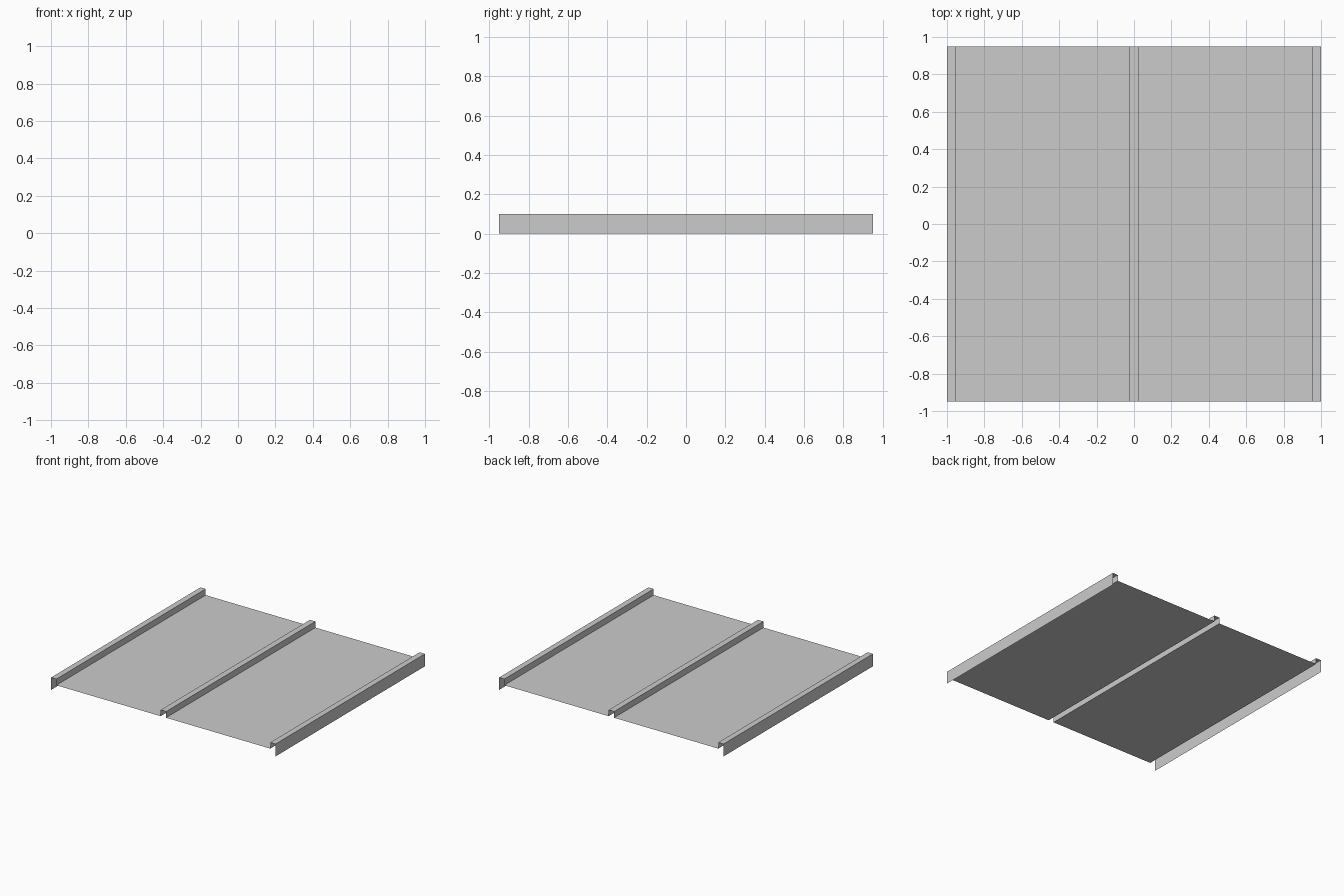
import bpy, bmesh

if "Cube" in bpy.data.objects:
    bpy.data.objects.remove(bpy.data.objects["Cube"])

HALF_LEN = 0.95    # half length along y
EDGE = 0.953       # inner wall of the side ribs
RIB = 0.024        # half width of the middle rib
TOP, PAN = 0.10, 0.05

# Right half of the folded-sheet cross-section (x, z), mirrored for the left
right = [(RIB, TOP), (RIB, PAN), (EDGE, PAN), (EDGE, TOP), (1.0, TOP), (1.0, 0.0)]
profile = [(-x, z) for x, z in reversed(right)] + right

# Sweep the profile along y as a thin open sheet
bm = bmesh.new()
front = [bm.verts.new((x, -HALF_LEN, z)) for x, z in profile]
back = [bm.verts.new((x, HALF_LEN, z)) for x, z in profile]
for i in range(len(profile) - 1):
    bm.faces.new((front[i], front[i + 1], back[i + 1], back[i]))

mesh = bpy.data.meshes.new("seamed_roof_sheet")
bm.to_mesh(mesh)
bm.free()
sheet = bpy.data.objects.new("seamed_roof_sheet", mesh)
bpy.context.collection.objects.link(sheet)
